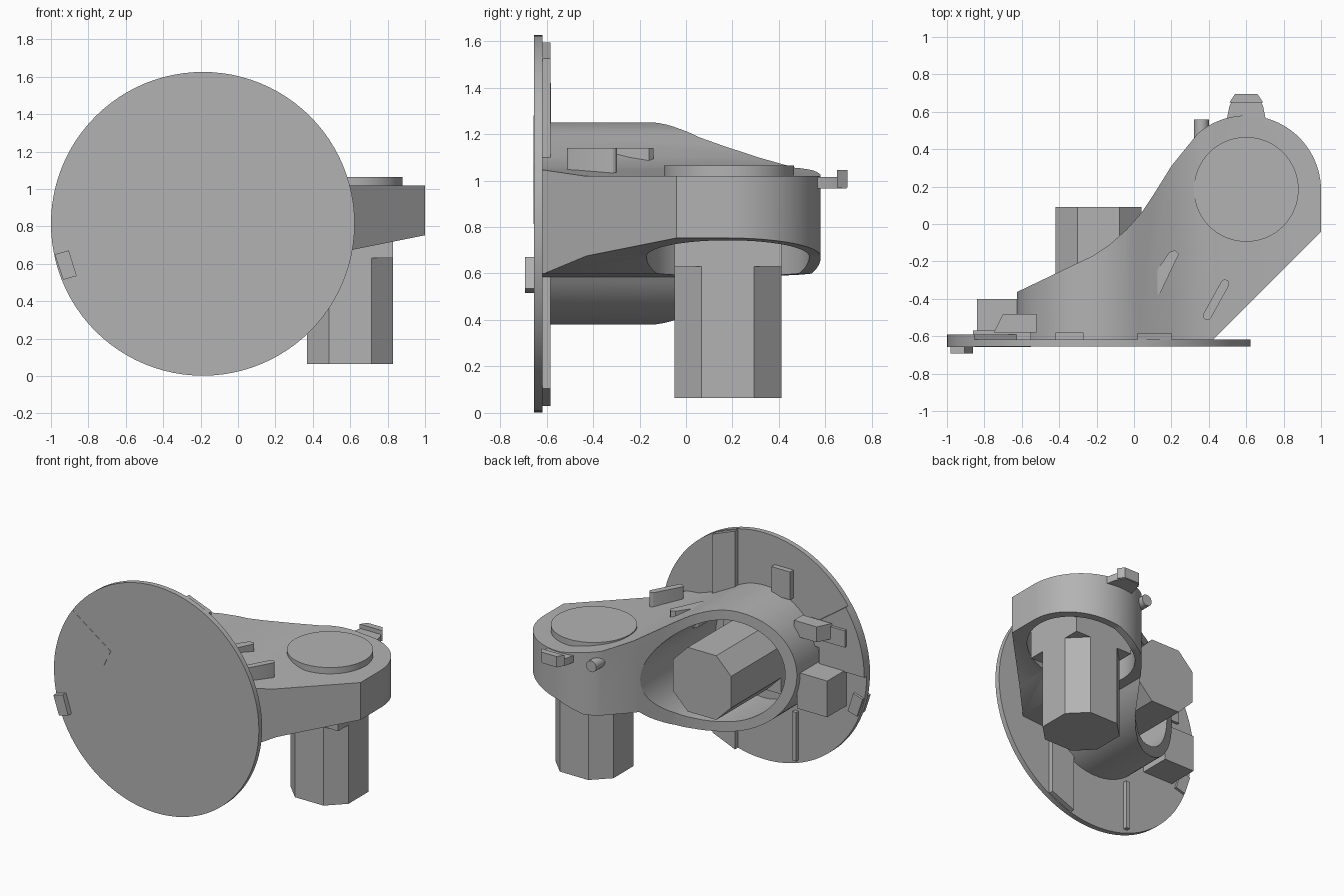
import bpy
from math import sin, cos, radians

if "Cube" in bpy.data.objects:
    bpy.data.objects.remove(bpy.data.objects["Cube"], do_unlink=True)

grey = bpy.data.materials.new("plain grey")
grey.use_nodes = True
grey.diffuse_color = (0.45, 0.45, 0.45, 1)
grey.node_tree.nodes["Principled BSDF"].inputs["Base Color"].default_value = grey.diffuse_color


def arc(cx, cy, r, start, end, steps):
    angles = [radians(start + (end - start) * i / steps) for i in range(steps + 1)]
    return [(cx + r * cos(a), cy + r * sin(a)) for a in angles]


def circle(cx, cy, r, n=64):
    return arc(cx, cy, r, 0, 360, n)[:-1]


def rect(x0, x1, y0, y1):
    return [(x0, y0), (x1, y0), (x1, y1), (x0, y1)]


def prism(name, outline, axis, low, high):
    """Extrude an outline: axis z takes (x, y), axis y takes (x, z)."""
    def place(p, h):
        return (p[0], p[1], h) if axis == "z" else (p[0], h, p[1])
    n = len(outline)
    verts = [place(p, h) for h in (low, high) for p in outline]
    faces = [tuple(reversed(range(n))), tuple(range(n, 2 * n))]
    faces += [(i, (i + 1) % n, n + (i + 1) % n, n + i) for i in range(n)]
    if axis == "y":
        faces = [tuple(reversed(f)) for f in faces]
    mesh = bpy.data.meshes.new(name)
    mesh.from_pydata(verts, [], faces)
    mesh.materials.append(grey)
    obj = bpy.data.objects.new(name, mesh)
    bpy.context.collection.objects.link(obj)
    return obj


def select(obj):
    bpy.ops.object.select_all(action="DESELECT")
    obj.select_set(True)
    bpy.context.view_layer.objects.active = obj


def combine(obj, cutter, operation):
    mod = obj.modifiers.new(operation, "BOOLEAN")
    mod.operation = operation
    mod.solver = "EXACT"
    mod.object = cutter
    select(obj)
    bpy.ops.object.modifier_apply(modifier=mod.name)
    bpy.data.objects.remove(cutter, do_unlink=True)


def octagon(cx, cy, half=0.23, flat=0.113):
    corners = [(flat, -half), (half, -flat), (half, flat), (flat, half)]
    return [(cx + x, cy + y) for x, y in corners] + [(cx - x, cy - y) for x, y in corners]


def slot(x0, y0, x1, y1, r):
    """Rounded bar outline between two points."""
    length = ((x1 - x0) ** 2 + (y1 - y0) ** 2) ** 0.5
    ux, uy = (x1 - x0) / length, (y1 - y0) / length
    pts = arc(0, 0, r, 90, 270, 8) + [(length + x, y) for x, y in arc(0, 0, r, -90, 90, 8)]
    return [(x0 + x * ux - y * uy, y0 + x * uy + y * ux) for x, y in pts]


TX, TZ = -0.19, 0.815      # tube axis
JX, JY = 0.6, 0.18         # joint axis

# Arm housing: front profile crossed with plan outline, then bored out
profile = arc(TX, TZ, 0.435, 60, 328, 60) + [
    (0.43, 0.6), (0.61, 0.675), (1.02, 0.757), (1.02, 1.02),
    (0.6, 1.02), (0.43, 1.045), (0.33, 1.055), (0.2, 1.1)]
plan = [(-0.66, -0.62), (0.42, -0.62), (1, -0.04)] + arc(JX, JY, 0.4, 0, 130, 32) + [
    (0.2, 0.31), (0.1, 0.15), (0.04, 0.06), (-0.04, -0.03), (-0.13, -0.11),
    (-0.22, -0.17), (-0.66, -0.38)]
housing = prism("arm_housing", profile, "y", -0.7, 0.7)
combine(housing, prism("plan_cutter", plan, "z", 0.2, 1.5), "INTERSECT")
combine(housing, prism("tube_bore", circle(TX, TZ, 0.365), "y", -0.605, 0.8), "DIFFERENCE")
combine(housing, prism("joint_bore", circle(JX, JY, 0.35), "z", 0.2, 0.97), "DIFFERENCE")

# Joint cap, ribs, rear hook and peg
prism("joint_cap", circle(JX, JY + 0.005, 0.28), "z", 0.98, 1.065)
prism("inner_rib", [(0.1, -0.4), (0.14, -0.37), (0.24, -0.16), (0.22, -0.14), (0.19, -0.15), (0.1, -0.28)],
      "z", 1.0, 1.14)
prism("outer_rib", slot(0.392, -0.49, 0.486, -0.32, 0.023), "z", 1.0, 1.14)
prism("hook_base", [(0.49, 0.53), (0.71, 0.53), (0.69, 0.63), (0.66, 0.69), (0.54, 0.69), (0.51, 0.63)],
      "z", 0.965, 1.015)
prism("hook_lip", [(0.51, 0.65), (0.69, 0.65), (0.66, 0.695), (0.54, 0.695)], "z", 0.97, 1.045)
prism("side_peg", circle(0.36, 0.97, 0.04, 24), "y", 0.42, 0.56)

# Two motors, each a square gearbox with an eight-sided body
prism("lower_motor", octagon(JX, JY), "z", 0.065, 0.98)
prism("lower_gearbox", rect(JX - 0.23, JX + 0.23, JY - 0.23, JY + 0.23), "z", 0.63, 0.98)
prism("rear_motor", octagon(TX, TZ), "y", -0.62, 0.09)
prism("rear_gearbox", rect(TX - 0.23, TX + 0.23, TZ - 0.23, TZ + 0.23), "y", -0.62, -0.475)

# Front plate with its wedge cover and latch
DX, DZ, DR = -0.188, 0.814, 0.812
prism("front_disc", circle(DX, DZ, DR, 96), "y", -0.655, -0.618)
wedge = arc(DX, DZ, DR, 145, 180, 14) + [(-0.64, DZ), (-0.64, 0.935), (-0.61, 0.935), (-0.55, 1.065)]
prism("wedge_cover", wedge, "y", -0.657, -0.59)
prism("latch", [(-0.98, 0.65), (-0.935, 0.515), (-0.862, 0.535), (-0.905, 0.672)], "y", -0.692, -0.6)

# Back of the plate: vertical strip, ribs and mounting blocks
prism("vertical_strip", [(0.02, 0.03), (0.2, 0.105), (0.2, 1.525), (0.02, 1.595)], "y", -0.63, -0.583)
prism("lower_rib", rect(-0.46, -0.43, 0.07, 0.42), "y", -0.63, -0.59)
prism("upper_pad", rect(-0.42, -0.27, 1.22, 1.42), "y", -0.63, -0.58)
prism("side_pad", rect(-0.86, -0.55, 1.0, 1.12), "y", -0.63, -0.57)
prism("upper_block", [(-0.75, -0.58), (-0.52, -0.58), (-0.52, -0.48), (-0.7, -0.48)], "z", 1.03, 1.14)
prism("lower_block", rect(-0.84, -0.6, 0.56, 0.82), "y", -0.63, -0.4)

for obj in bpy.context.scene.objects:
    if obj.type == "MESH":
        select(obj)
        bpy.ops.object.shade_smooth_by_angle(angle=radians(20))
